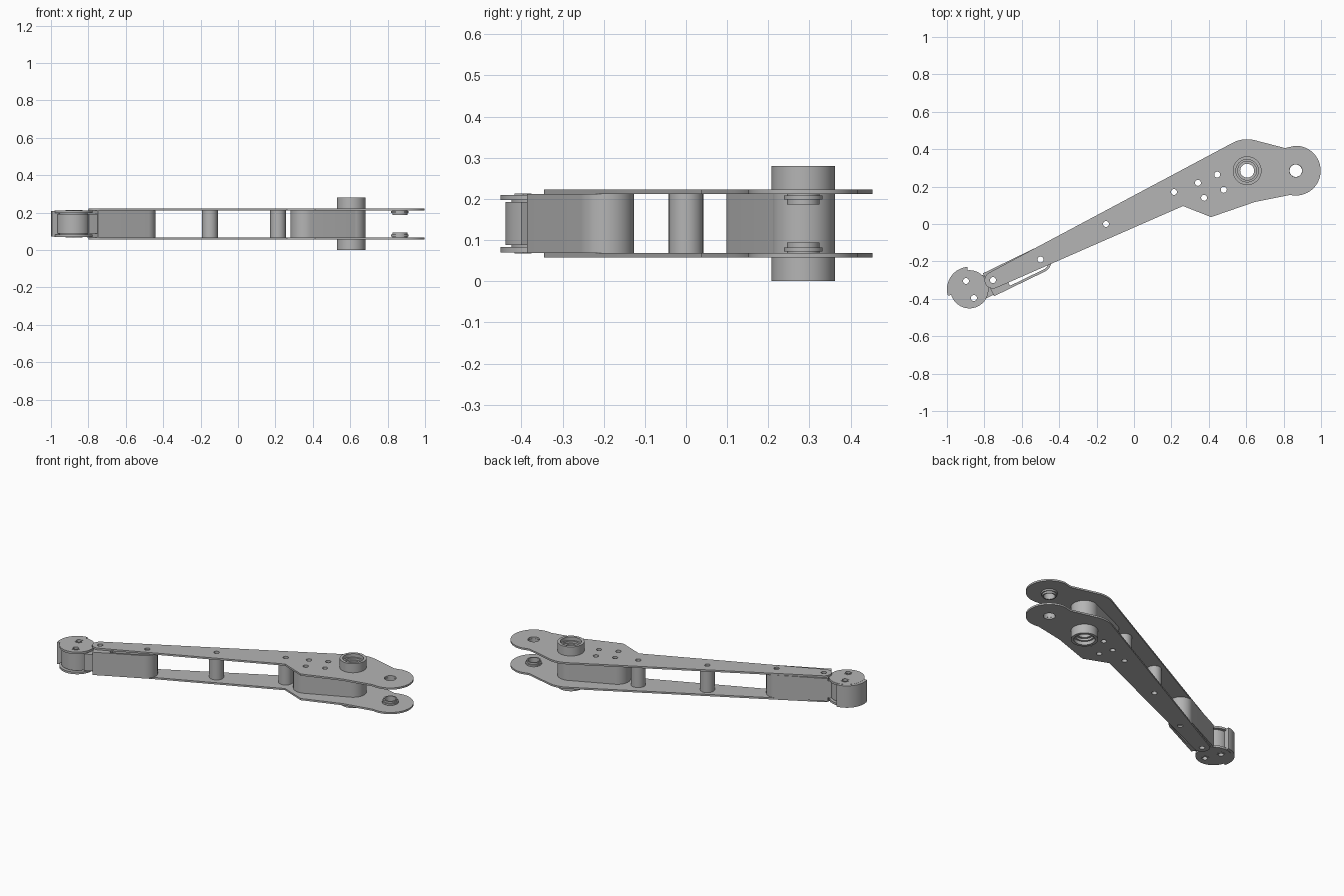
import bpy, bmesh
from math import radians, cos, sin
from mathutils import Vector

if "Cube" in bpy.data.objects:
    bpy.data.objects.remove(bpy.data.objects["Cube"], do_unlink=True)

grey = bpy.data.materials.new("satin grey metal")
grey.use_nodes = True
GREY = (0.46, 0.46, 0.46, 1)
grey.diffuse_color = GREY
grey.node_tree.nodes["Principled BSDF"].inputs["Base Color"].default_value = GREY

TILT = 25.9
ALONG = Vector((cos(radians(TILT)), sin(radians(TILT))))
ACROSS = Vector((-ALONG.y, ALONG.x))


def arc(c, r, a0, a1, n=24):
    """Points on an arc, angles in degrees."""
    angles = [radians(a0 + (a1 - a0) * i / n) for i in range(n + 1)]
    return [(c[0] + r * cos(a), c[1] + r * sin(a)) for a in angles]


def circle(c, r, n=40):
    return arc(c, r, 0, 360, n)[:-1]


def capsule(a, b, r):
    return arc(a, r, TILT + 90, TILT + 270) + arc(b, r, TILT - 90, TILT + 90)


def bar(c, length, r):
    """Bar along the arm: round at c, square at the far end."""
    end = Vector(c) - ALONG * length
    return arc(c, r, TILT - 90, TILT + 90) + [tuple(end + ACROSS * r), tuple(end - ACROSS * r)]


def finish(obj):
    obj.data.materials.clear()
    obj.data.materials.append(grey)
    for o in bpy.context.selected_objects:
        o.select_set(False)
    obj.select_set(True)
    bpy.context.view_layer.objects.active = obj
    bpy.ops.object.shade_smooth_by_angle(angle=radians(30))


def slab(name, outline, z0, z1, holes=()):
    """Extrude a flat outline with holes between two heights."""
    curve = bpy.data.curves.new(name + "_profile", "CURVE")
    curve.dimensions = "2D"
    curve.fill_mode = "BOTH"
    curve.extrude = (z1 - z0) / 2
    for loop in [outline, *holes]:
        spline = curve.splines.new("POLY")
        spline.points.add(len(loop) - 1)
        for point, (x, y) in zip(spline.points, loop):
            point.co = (x, y, 0, 1)
        spline.use_cyclic_u = True
    temp = bpy.data.objects.new(name + "_profile", curve)
    bpy.context.collection.objects.link(temp)
    graph = bpy.context.evaluated_depsgraph_get()
    mesh = bpy.data.meshes.new_from_object(temp.evaluated_get(graph))
    bpy.data.objects.remove(temp, do_unlink=True)
    bm = bmesh.new()
    bm.from_mesh(mesh)
    bmesh.ops.remove_doubles(bm, verts=bm.verts, dist=1e-5)
    bmesh.ops.translate(bm, verts=bm.verts, vec=(0, 0, (z0 + z1) / 2))
    bmesh.ops.recalc_face_normals(bm, faces=bm.faces)
    bm.to_mesh(mesh)
    bm.free()
    obj = bpy.data.objects.new(name, mesh)
    bpy.context.collection.objects.link(obj)
    finish(obj)


def lathe(name, c, profile, n=48):
    """Turn a closed (radius, height) profile around a vertical axis."""
    bm = bmesh.new()
    rings = [[bm.verts.new((x, y, z)) for x, y in circle(c, r, n)] for r, z in profile]
    for i, ring in enumerate(rings):
        up = rings[(i + 1) % len(rings)]
        for j in range(n):
            k = (j + 1) % n
            bm.faces.new((ring[j], ring[k], up[k], up[j]))
    bmesh.ops.recalc_face_normals(bm, faces=bm.faces)
    mesh = bpy.data.meshes.new(name)
    bm.to_mesh(mesh)
    bm.free()
    obj = bpy.data.objects.new(name, mesh)
    bpy.context.collection.objects.link(obj)
    finish(obj)


# Key centres and levels
HUB, EYE, TAIL = (0.605, 0.285), (0.865, 0.285), (-0.754, -0.30)
WHEEL = (-0.88, -0.349)
POSTS = [(-0.15, 0.0), (0.214, 0.171)]
HUB_BOLTS = [(0.342, 0.22), (0.445, 0.264), (0.375, 0.14), (0.48, 0.183)]
BLOCK_END = (-0.508, -0.194)
WHEEL_BOLTS = [(-0.898, -0.305), (-0.856, -0.396)]
BOLT_R = 0.016
LOW, HIGH, MID = 0.068, 0.212, 0.14


def bolts(points):
    return [circle(p, BOLT_R, 20) for p in points]


# Side plates
outline = (arc(TAIL, 0.045, 117, 295)
           + [(0.262, 0.096), (0.412, 0.037), (0.647, 0.118)]
           + arc(EYE, 0.133, -103, 92, 40) + [(0.807, 0.406)]
           + arc(HUB, 0.168, 74, 117))
plate_holes = (bolts([TAIL, (-0.50, -0.19)] + POSTS + HUB_BOLTS)
               + [circle(HUB, 0.07), circle(EYE, 0.034)])
slab("lower_plate", outline, 0.057, LOW, plate_holes)
slab("upper_plate", outline, HIGH, 0.223, plate_holes)

# Spacer posts
for i, p in enumerate(POSTS):
    slab(f"spacer_post_{i + 1}", circle(p, 0.042), LOW, HIGH, bolts([p]))

# Hub block and bearing tube
slab("hub_block", capsule((0.357, 0.175), HUB, 0.0765), LOW, HIGH,
     bolts(HUB_BOLTS) + [circle(HUB, 0.068)])
half = [(0.037, 0.245), (0.05, 0.245), (0.05, 0.258), (0.06, 0.258), (0.06, 0.28), (0.077, 0.28)]
lathe("bearing_tube", HUB, half + [(r, 2 * MID - z) for r, z in reversed(half)])

# Bushings on the inner sides of the end eyes
bushing = [(0.033, HIGH), (0.04, HIGH), (0.04, 0.208), (0.047, 0.208),
           (0.047, 0.198), (0.04, 0.198), (0.04, 0.186), (0.033, 0.186)]
lathe("upper_bushing", EYE, bushing)
lathe("lower_bushing", EYE, [(r, 2 * MID - z) for r, z in bushing])

# Hollow tail block and its neck
slab("tail_block", bar(BLOCK_END, 0.30, 0.068), LOW, HIGH,
     [bar(BLOCK_END, 0.20, 0.055)] + bolts([TAIL]))
neck_end = Vector(BLOCK_END) - ALONG * 0.30
slab("tail_neck", bar(neck_end, 0.05, 0.06), 0.088, 0.193, bolts([TAIL]))

# Wheel with two flanges and a curved claw
wheel_holes = bolts(WHEEL_BOLTS)
slab("wheel_core", circle(WHEEL, 0.075), 0.08, 0.20, wheel_holes)
slab("wheel_body", circle(WHEEL, 0.09, 48), 0.088, 0.193, wheel_holes)
for name, z0, z1, out in (("lower", 0.07, 0.083, -1), ("upper", 0.197, 0.21, 1)):
    slab(name + "_flange", circle(WHEEL, 0.102, 56), z0, z1, wheel_holes)
    face = z1 if out > 0 else z0
    for i, p in enumerate(WHEEL_BOLTS):
        slab(f"{name}_washer_{i + 1}", circle(p, 0.024, 6), min(face, face + out * 0.003),
             max(face, face + out * 0.003), bolts([p]))
slab("wheel_claw", arc(WHEEL, 0.12, 95, 197) + arc(WHEEL, 0.08, 197, 95), 0.071, 0.209)
